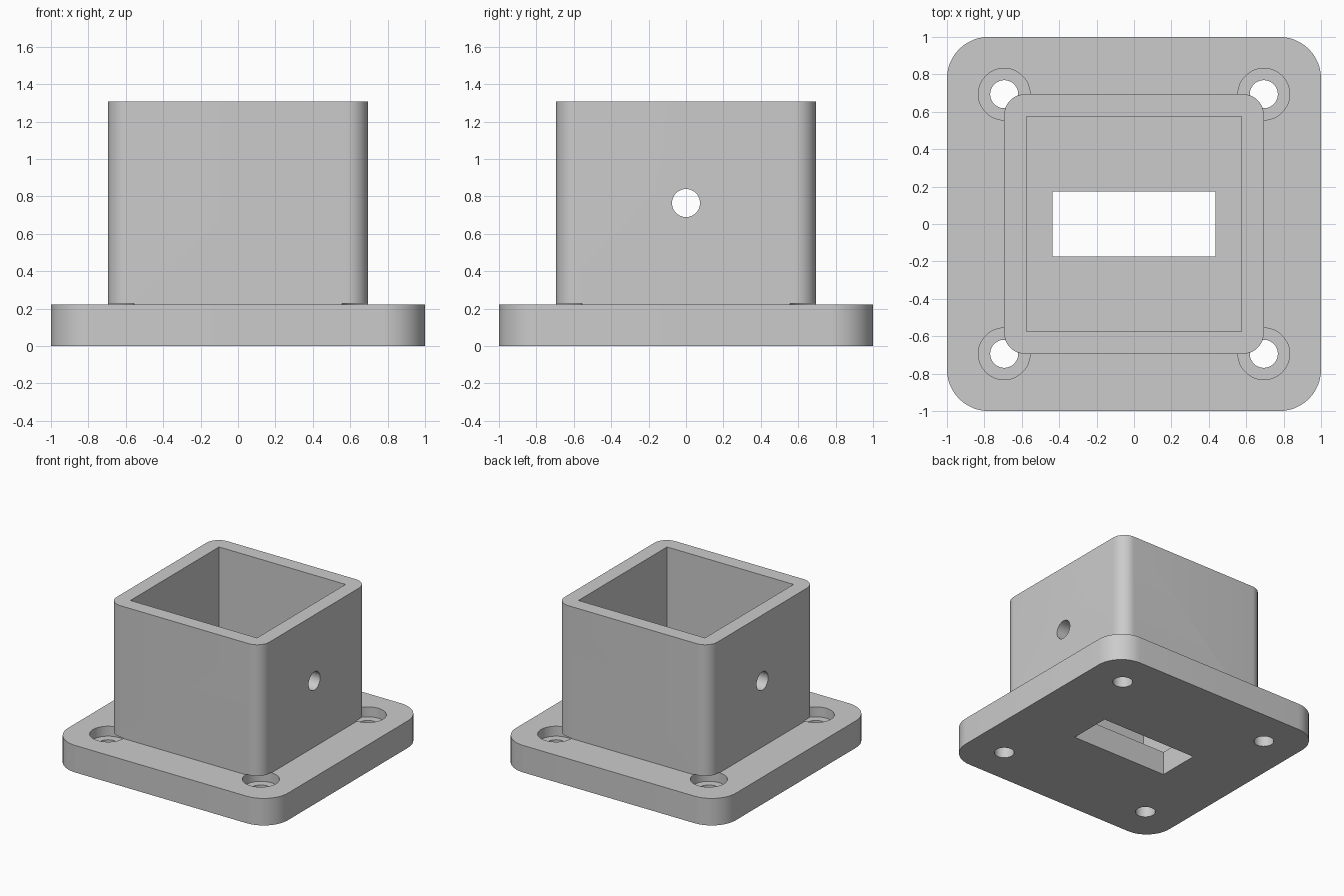
import bpy
import math

cube = bpy.data.objects.get("Cube")
if cube:
    bpy.data.objects.remove(cube, do_unlink=True)

# Main dimensions
PLATE_TOP, TUBE_TOP, FLOOR = 0.222, 1.306, 0.194
TUBE_HALF, SCREW = 0.694, 0.694
SEAT = 0.14

grey = bpy.data.materials.new("plain grey")
grey.use_nodes = True
colour = (0.6, 0.6, 0.6, 1)
grey.diffuse_color = colour
grey.node_tree.nodes["Principled BSDF"].inputs["Base Color"].default_value = colour


def prism(name, outline, z0, z1):
    """Closed solid from a counter-clockwise outline."""
    n = len(outline)
    verts = [(x, y, z) for z in (z0, z1) for x, y in outline]
    faces = [tuple(reversed(range(n))), tuple(range(n, 2 * n))]
    faces += [(i, (i + 1) % n, n + (i + 1) % n, n + i) for i in range(n)]
    mesh = bpy.data.meshes.new(name)
    mesh.from_pydata(verts, [], faces)
    mesh.materials.append(grey)
    ob = bpy.data.objects.new(name, mesh)
    bpy.context.collection.objects.link(ob)
    return ob


def rounded(half, r, steps=12):
    pts = []
    for k, (sx, sy) in enumerate(((1, 1), (-1, 1), (-1, -1), (1, -1))):
        for i in range(steps + 1):
            a = (k + i / steps) * math.pi / 2
            pts.append((sx * (half - r) + r * math.cos(a),
                        sy * (half - r) + r * math.sin(a)))
    return pts


def rect(hx, hy):
    return [(hx, hy), (-hx, hy), (-hx, -hy), (hx, -hy)]


def circle(r, cx=0, cy=0, n=48):
    return [(cx + r * math.cos(2 * math.pi * i / n),
             cy + r * math.sin(2 * math.pi * i / n)) for i in range(n)]


def combine(target, tool, operation):
    """Apply a boolean and discard the tool."""
    mod = target.modifiers.new(operation.lower(), "BOOLEAN")
    mod.operation, mod.solver, mod.object = operation, "EXACT", tool
    bpy.ops.object.select_all(action="DESELECT")
    bpy.context.view_layer.objects.active = target
    target.select_set(True)
    bpy.ops.object.modifier_apply(modifier=mod.name)
    bpy.data.objects.remove(tool, do_unlink=True)


# Flange plate joined with the square socket
body = prism("flanged_socket", rounded(1.0, 0.222), 0, PLATE_TOP)
combine(body, prism("socket", rounded(TUBE_HALF, 0.111), 0.1, TUBE_TOP), "UNION")

# Square cavity and the slot through its floor
combine(body, prism("cavity", rect(0.575, 0.575), FLOOR, 1.5), "DIFFERENCE")
combine(body, prism("slot", rect(0.436, 0.175), -0.1, 0.4), "DIFFERENCE")

# Counterbored screw holes, undercutting the socket corners slightly
for sx in (-1, 1):
    for sy in (-1, 1):
        c = (sx * SCREW, sy * SCREW)
        combine(body, prism("counterbore", circle(0.138, *c), SEAT, 0.227), "DIFFERENCE")
        combine(body, prism("screw_hole", circle(0.075, *c), -0.1, 0.18), "DIFFERENCE")

# Cross pin hole through both side walls
pin = prism("pin_hole", circle(0.075), -1, 1)
pin.rotation_euler = (0, math.pi / 2, 0)
pin.location.z = 0.764
bpy.context.view_layer.update()
combine(body, pin, "DIFFERENCE")

# Smooth rounded walls, keep crisp edges
bpy.ops.object.shade_smooth_by_angle(angle=math.radians(30))
